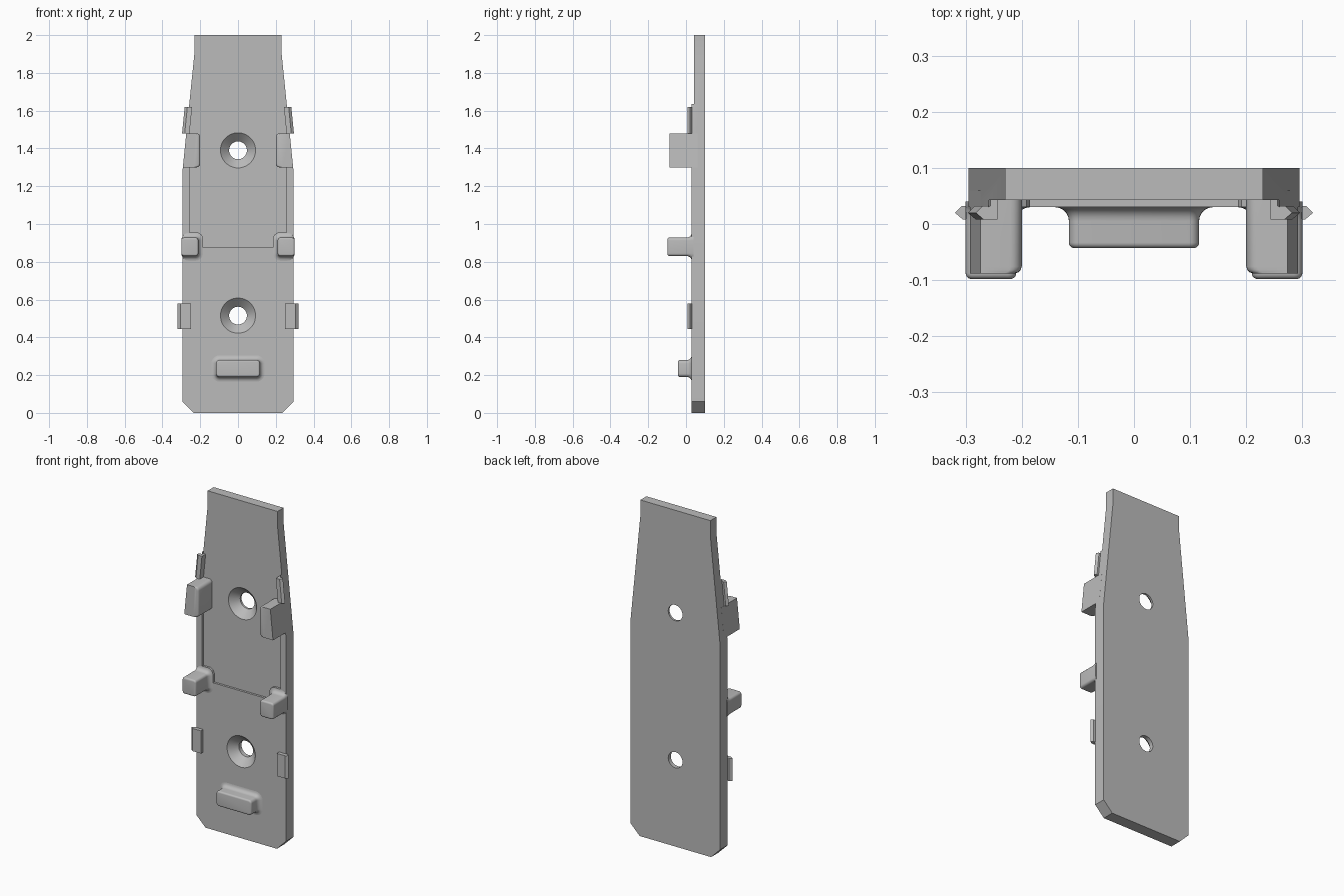
import bpy, bmesh
from math import sin, cos, pi, radians

cube = bpy.data.objects.get("Cube")
if cube:
    bpy.data.objects.remove(cube, do_unlink=True)

GREY = (0.5, 0.5, 0.5, 1)
grey = bpy.data.materials.new("matte_grey")
grey.use_nodes = True
grey.diffuse_color = GREY
grey.node_tree.nodes["Principled BSDF"].inputs["Base Color"].default_value = GREY

BACK, FACE, RECESS = 0.1, 0.03, 0.043   # depths of the plate surfaces
EDGE, SLOPE = 0.295, 0.1                # plate half width, taper per unit height


def loft(name, rings):
    """Skin a list of equal-length point rings and cap both ends."""
    bm = bmesh.new()
    loops = [[bm.verts.new(p) for p in ring] for ring in rings]
    n = len(loops[0])
    for a, b in zip(loops, loops[1:]):
        for i in range(n):
            j = (i + 1) % n
            bm.faces.new((a[i], a[j], b[j], b[i]))
    bm.faces.new(loops[0])
    bm.faces.new(loops[-1])
    bmesh.ops.recalc_face_normals(bm, faces=bm.faces)
    mesh = bpy.data.meshes.new(name)
    bm.to_mesh(mesh)
    bm.free()
    mesh.materials.append(grey)
    obj = bpy.data.objects.new(name, mesh)
    bpy.context.collection.objects.link(obj)
    return obj


def prism(name, outline, y0, y1):
    """Extrude an x-z outline through the depth."""
    return loft(name, [[(x, y, z) for x, z in outline] for y in (y0, y1)])


def mirrored(half):
    return half + [(-x, z) for x, z in reversed(half)]


def activate(obj):
    bpy.ops.object.select_all(action="DESELECT")
    obj.select_set(True)
    bpy.context.view_layer.objects.active = obj


def smooth(obj, angle=35):
    activate(obj)
    bpy.ops.object.shade_smooth_by_angle(angle=radians(angle))


def cut(obj, cutter):
    cutter.hide_render = True
    mod = obj.modifiers.new("cut", "BOOLEAN")
    mod.operation, mod.solver, mod.object = "DIFFERENCE", "EXACT", cutter
    activate(obj)
    bpy.ops.object.modifier_apply(modifier=mod.name)
    bpy.data.objects.remove(cutter, do_unlink=True)


def rounded_rect(x0, x1, z0, z1, r, steps=5):
    pts = []
    centres = ((x1 - r, z1 - r), (x0 + r, z1 - r), (x0 + r, z0 + r), (x1 - r, z0 + r))
    for k, (cx, cz) in enumerate(centres):
        for i in range(steps + 1):
            a = pi / 2 * (k + i / steps)
            pts.append((cx + r * cos(a), cz + r * sin(a)))
    return pts


def filleted_block(name, side, x0, x1, z0, z1, front, r, flush):
    """Rounded block with a flared foot; a flush block does not flare outward."""
    flare, lip, steps = 0.025, 0.01, 5
    levels = [(flare, FACE + 0.01)]
    for i in range(steps + 1):          # concave foot
        a = pi / 2 * i / steps
        levels.append((flare * (1 - sin(a)), FACE - flare * (1 - cos(a))))
    for i in range(steps + 1):          # convex front edge
        a = pi / 2 * i / steps
        levels.append((-lip * (1 - cos(a)), front + lip * (1 - sin(a))))
    rings = []
    for off, y in levels:
        out = min(off, 0) if flush else off
        rect = rounded_rect(x0 - off, x1 + out, z0 - off, z1 + off, r + off)
        rings.append([(side * x, y, z) for x, z in rect])
    smooth(loft(name, rings))


# Back plate with tapered top and clipped bottom corners
plate = prism("back_plate", mirrored(
    [(0.235, 0), (EDGE, 0.06), (EDGE, 1.27), (0.23, 1.91), (0.23, 2)]), FACE, BACK)

# Shallow recess stepping around the lower hooks
cut(plate, prism("recess_cutter", mirrored(
    [(0.185, 0.875), (0.185, 0.925), (0.192, 0.943), (0.21, 0.955),
     (0.258, 0.955), (0.258, 2.1)]), FACE - 0.1, RECESS))

# Countersunk screw holes
for z, front in ((0.515, FACE), (1.39, RECESS)):
    profile = [(0.093, front - 0.05), (0.093, front), (0.047, front + 0.045), (0.047, BACK + 0.05)]
    if front == FACE:
        profile[0] = (0.093, front - 0.02)
    cut(plate, loft("screw_hole_cutter", [
        [(r * cos(pi * i / 24), y, z + r * sin(pi * i / 24)) for i in range(48)]
        for r, y in profile]))
smooth(plate, 20)

# Lower stop block
filleted_block("stop_block", 1, -0.116, 0.116, 0.19, 0.28, -0.043, 0.018, False)

for side, label in ((1, "left"), (-1, "right")):
    # Lower hooks
    filleted_block(label + "_lower_hook", side, 0.21, 0.3, 0.83, 0.928, -0.098, 0.015, True)

    # Upper hooks following the tapered edge, rounded on the inner corners
    r, low, high, inner = 0.02, 1.3, 1.48, 0.2
    rings = []
    for y, inset in ((0.06, 0), (-0.076, 0), (-0.082, 0.002), (-0.086, 0.006), (-0.088, 0.012)):
        rect = rounded_rect(inner + inset, EDGE, low, high, r)[6:18]
        outer = [(EDGE - SLOPE * (z - 1.27), z) for z in (low, high)]
        rings.append([(side * x, y, z) for x, z in rect + outer])
    smooth(loft(label + "_upper_hook", rings))

    # Snap clips with a pointed outer edge
    for part, z0, z1, inner, tip, lean in (("lower", 0.445, 0.58, 0.25, 0.319, 0),
                                           ("upper", 1.48, 1.62, 0.257, 0.296, SLOPE)):
        section = [(inner, 0.008), (tip - 0.014, 0.008), (tip, 0.02),
                   (tip - 0.012, 0.032), (tip - 0.026, 0.032), (tip - 0.026, 0.05), (inner, 0.05)]
        loft(f"{label}_{part}_clip", [
            [(side * (x - lean * (z - z0)), y, z) for x, y in section] for z in (z0, z1)])
